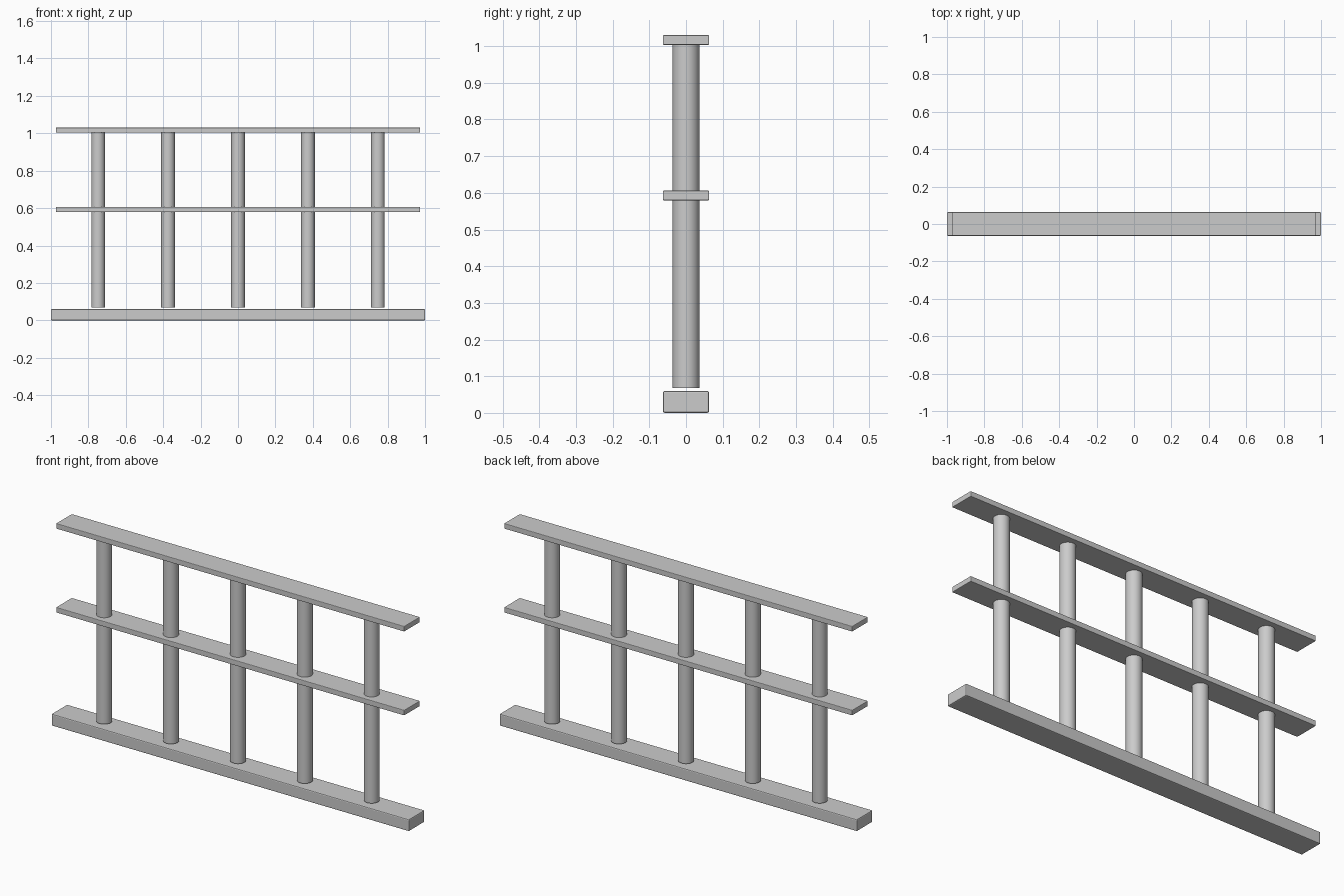
import bpy

if "Cube" in bpy.data.objects:
    bpy.data.objects.remove(bpy.data.objects["Cube"])


def bar(name, half_length, z0, z1, half_depth=0.063, bevel=0.005):
    """Horizontal bar with slightly softened edges."""
    bpy.ops.mesh.primitive_cube_add(size=1, location=(0, 0, (z0 + z1) / 2))
    ob = bpy.context.object
    ob.name = name
    ob.scale = (2 * half_length, 2 * half_depth, z1 - z0)
    bpy.ops.object.transform_apply(location=False, rotation=False, scale=True)
    mod = ob.modifiers.new("soft_edges", 'BEVEL')
    mod.width = bevel
    mod.segments = 2
    return ob


def post(name, x, z0, z1, radius=0.0365):
    """Round upright, smooth-sided."""
    bpy.ops.mesh.primitive_cylinder_add(
        vertices=32, radius=radius, depth=z1 - z0,
        location=(x, 0, (z0 + z1) / 2))
    ob = bpy.context.object
    ob.name = name
    bpy.ops.object.shade_smooth_by_angle()
    return ob


# Thick base and two thin rails
bar("base_beam", 1.0, 0.0, 0.06)
bar("middle_rail", 0.974, 0.579, 0.606, bevel=0.003)
bar("top_rail", 0.974, 1.003, 1.03, bevel=0.003)

# Five evenly spaced posts, stopping just above the base
for i in range(5):
    post(f"post_{i + 1}", (i - 2) * 0.374, 0.068, 1.004)
